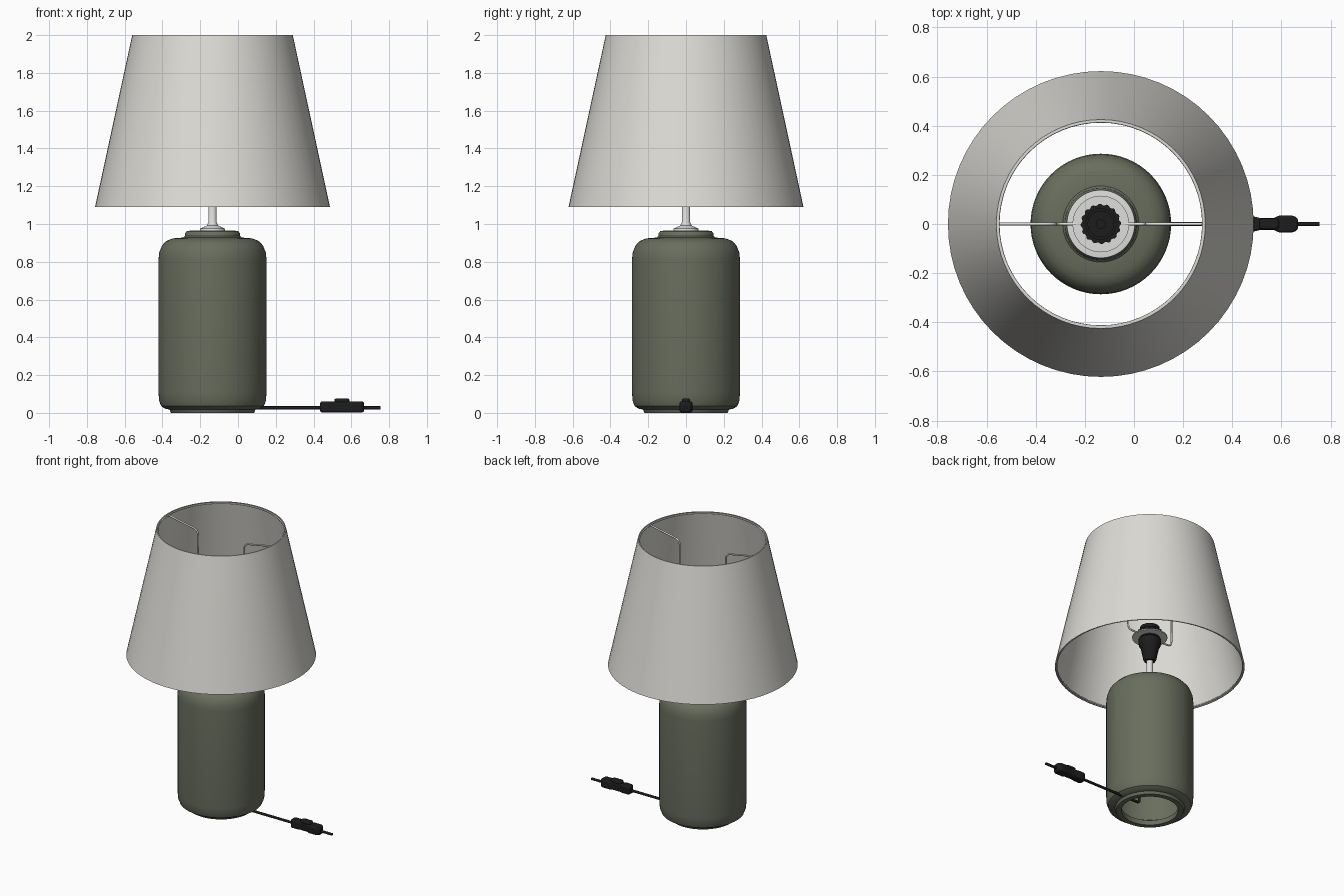
import bpy, bmesh, math
from mathutils import Vector

cube = bpy.data.objects.get("Cube")
if cube:
    bpy.data.objects.remove(cube, do_unlink=True)

AXIS = -0.135  # the lamp stands left of centre, the cord runs out to +x


def material(name, r, g, b):
    m = bpy.data.materials.new(name)
    m.use_nodes = True
    m.diffuse_color = (r, g, b, 1)
    bsdf = m.node_tree.nodes["Principled BSDF"]
    bsdf.inputs["Base Color"].default_value = (r, g, b, 1)
    bsdf.inputs["Roughness"].default_value = 0.7
    return m


LINEN = material("warm white linen", 0.72, 0.71, 0.67)
GREEN = material("sage green ceramic", 0.14, 0.155, 0.11)
WHITE = material("white metal", 0.74, 0.74, 0.72)
BLACK = material("black plastic", 0.012, 0.012, 0.012)


def finish(obj, mat, angle=35):
    obj.data.materials.clear()
    obj.data.materials.append(mat)
    bpy.ops.object.select_all(action="DESELECT")
    obj.select_set(True)
    bpy.context.view_layer.objects.active = obj
    bpy.ops.object.shade_smooth_by_angle(angle=math.radians(angle))
    return obj


def from_bmesh(name, bm, mat, angle=35):
    bmesh.ops.remove_doubles(bm, verts=bm.verts, dist=1e-5)
    bmesh.ops.recalc_face_normals(bm, faces=bm.faces)
    mesh = bpy.data.meshes.new(name)
    bm.to_mesh(mesh)
    bm.free()
    obj = bpy.data.objects.new(name, mesh)
    bpy.context.collection.objects.link(obj)
    return finish(obj, mat, angle)


def lathe(name, profile, mat, steps=64, closed=False):
    """Turn a (radius, height) profile around the lamp axis."""
    bm = bmesh.new()
    verts = [bm.verts.new((AXIS + r, 0, z)) for r, z in profile]
    pairs = list(zip(verts, verts[1:]))
    if closed:
        pairs.append((verts[-1], verts[0]))
    edges = [bm.edges.new(p) for p in pairs]
    bmesh.ops.spin(bm, geom=verts + edges, cent=(AXIS, 0, 0), axis=(0, 0, 1),
                   angle=math.tau, steps=steps, use_duplicate=False)
    return from_bmesh(name, bm, mat)


def rounded(points, radius, n=5):
    """Replace the inner corners of a path by small arcs."""
    pts = [Vector(p) for p in points]
    out = [pts[0]]
    for a, b, c in zip(pts, pts[1:], pts[2:]):
        start = b + (a - b).normalized() * radius
        end = b + (c - b).normalized() * radius
        for i in range(n + 1):
            t = i / n
            out.append(start * (1 - t) ** 2 + b * 2 * t * (1 - t) + end * t * t)
    return out + [pts[-1]]


def wire(name, points, radius, mat, cyclic=False):
    curve = bpy.data.curves.new(name, "CURVE")
    curve.dimensions = "3D"
    curve.bevel_depth = radius
    curve.bevel_resolution = 2
    curve.use_fill_caps = True
    spline = curve.splines.new("POLY")
    spline.points.add(len(points) - 1)
    for p, co in zip(spline.points, points):
        p.co = (*co, 1)
    spline.use_cyclic_u = cyclic
    obj = bpy.data.objects.new(name, curve)
    bpy.context.collection.objects.link(obj)
    bpy.ops.object.select_all(action="DESELECT")
    obj.select_set(True)
    bpy.context.view_layer.objects.active = obj
    bpy.ops.object.convert(target="MESH")
    return finish(bpy.context.object, mat, 60)


# Shade: thin open cone
lathe("shade", [(0.622, 1.09), (0.425, 2.0), (0.418, 2.0), (0.615, 1.09)],
      LINEN, closed=True)

# Hollow ceramic body with foot ring and collar
lathe("body", [
    (0, 0.88), (0.2, 0.87), (0.26, 0.82), (0.26, 0.08), (0.22, 0.045),
    (0.186, 0.035), (0.186, 0.0), (0.22, 0.0), (0.228, 0.018), (0.25, 0.022),
    (0.272, 0.036), (0.283, 0.065), (0.286, 0.11), (0.286, 0.81),
    (0.282, 0.85), (0.268, 0.885), (0.245, 0.91), (0.21, 0.924),
    (0.155, 0.928), (0.147, 0.936), (0.145, 0.952), (0.138, 0.96), (0, 0.96),
], GREEN)

# Metal plate, stem and its foot cone
lathe("collar_plate", [(0, 0.958), (0.137, 0.958), (0.137, 0.963),
                       (0.115, 0.965), (0, 0.965)], WHITE)
lathe("stem", [(0, 0.96), (0.068, 0.96), (0.066, 0.975), (0.03, 0.992),
               (0.022, 1.01), (0.022, 1.17), (0, 1.17)], WHITE, 32)

# Bulb socket, open at the top
lathe("socket", [
    (0, 1.13), (0.035, 1.13), (0.043, 1.145), (0.06, 1.23), (0.072, 1.25),
    (0.074, 1.29), (0.064, 1.3), (0.064, 1.385), (0.052, 1.385),
    (0.052, 1.29), (0.02, 1.29), (0.02, 1.31), (0, 1.31),
], BLACK, 32)

# Ribbed screw ring around the socket
bm = bmesh.new()
bmesh.ops.create_cone(bm, cap_ends=True, segments=64, radius1=0.082,
                      radius2=0.082, depth=0.035)
side = [f for f in bm.faces if len(f.verts) == 4]
for f in [f for f in bm.faces if len(f.verts) > 4]:
    inner = bmesh.ops.inset_region(bm, faces=[f], thickness=0.02)
    bmesh.ops.delete(bm, geom=[f], context="FACES")
for f in side:
    for v in f.verts:
        step = round(math.atan2(v.co.y, v.co.x) / math.tau * 64)
        scale = 1.0 if step % 4 < 2 else 0.93
        v.co.x, v.co.y = 0.082 * scale * v.co.x / v.co.xy.length, 0.082 * scale * v.co.y / v.co.xy.length
bmesh.ops.translate(bm, verts=bm.verts, vec=(AXIS, 0, 1.335))
from_bmesh("socket_ring", bm, BLACK, 20)

# Shade carrier: washer, two bent arms and the rim wires
lathe("carrier_washer", [(0.066, 1.306), (0.115, 1.306), (0.115, 1.314),
                         (0.066, 1.314)], WHITE, 48, closed=True)
for side_name, s in (("left", 1), ("right", -1)):
    path = [(AXIS + s * r, 0, z) for r, z in
            ((0.1, 1.31), (0.185, 1.31), (0.185, 1.94), (0.419, 1.985))]
    wire(side_name + "_carrier_arm", rounded(path, 0.035), 0.006, WHITE)
for rim_name, r, z in (("top", 0.417, 1.99), ("bottom", 0.611, 1.098)):
    circle = [(AXIS + r * math.cos(i * math.tau / 64),
               r * math.sin(i * math.tau / 64), z) for i in range(64)]
    wire(rim_name + "_rim_wire", circle, 0.005, LINEN, cyclic=True)

# Cord from inside the base out to the right edge
wire("cord", rounded([(-0.045, 0, 0.1), (-0.045, 0, 0.027), (0.755, 0, 0.027)],
                     0.02), 0.009, BLACK)


def block(name, outline, z0, z1, bevel):
    """Extrude an outline that is mirrored across y = 0."""
    bm = bmesh.new()
    ring = outline + [(x, -y) for x, y in reversed(outline)]
    face = bm.faces.new([bm.verts.new((x, y, z0)) for x, y in ring])
    top = bmesh.ops.extrude_face_region(bm, geom=[face])
    bmesh.ops.translate(bm, vec=(0, 0, z1 - z0), verts=[
        v for v in top["geom"] if isinstance(v, bmesh.types.BMVert)])
    obj = from_bmesh(name, bm, BLACK)
    mod = obj.modifiers.new("soft_edges", "BEVEL")
    mod.width = bevel
    mod.segments = 2
    return obj


# Inline cord switch with a raised rocker
block("switch_body", [(0.435, 0.022), (0.45, 0.03), (0.49, 0.03),
                      (0.51, 0.025), (0.57, 0.025), (0.59, 0.034),
                      (0.65, 0.034), (0.667, 0.022)], 0.003, 0.06, 0.008)
block("switch_rocker", [(0.51, 0.018), (0.525, 0.022), (0.575, 0.022),
                        (0.59, 0.018)], 0.05, 0.076, 0.008)
